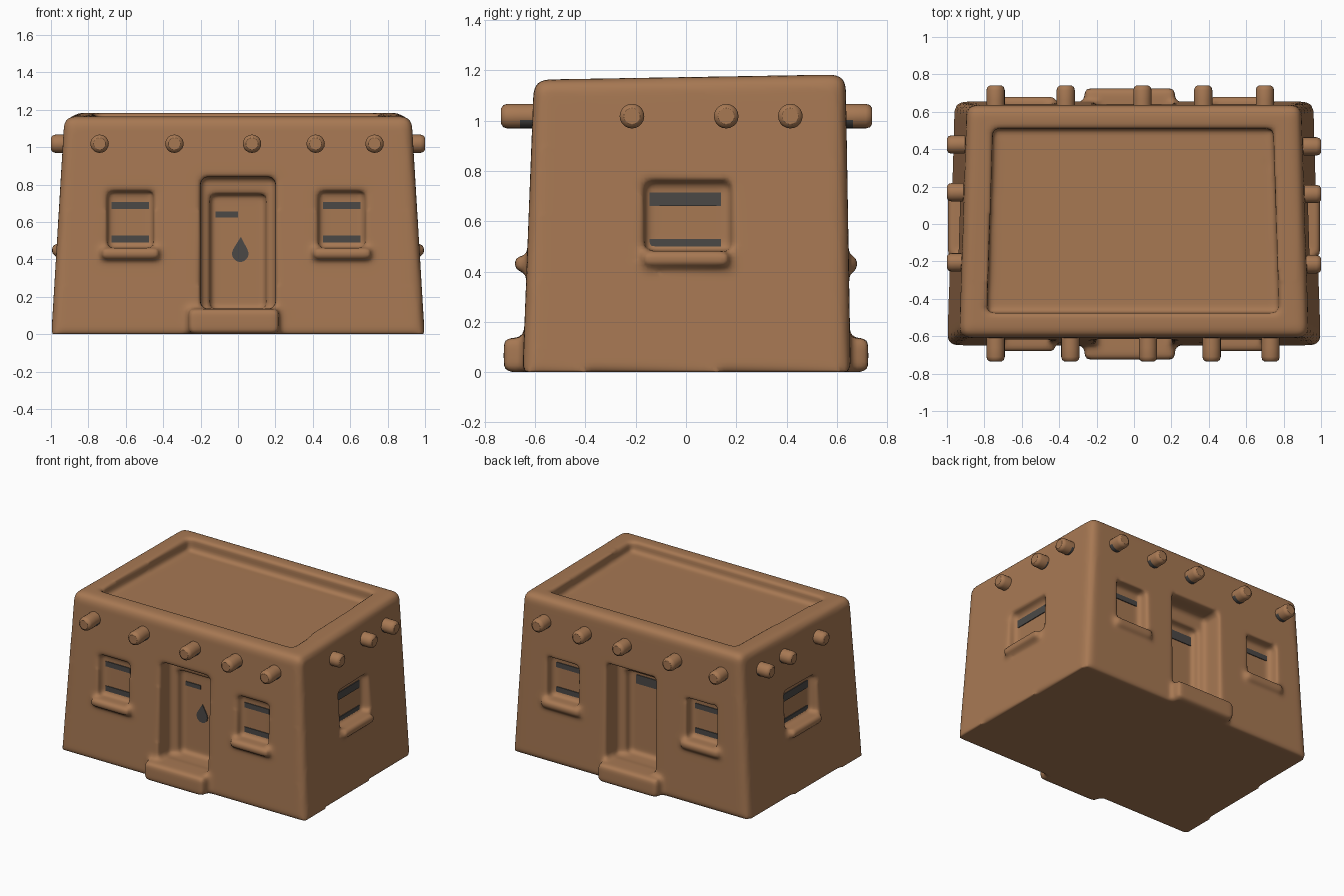
import bpy, bmesh, math
from mathutils import Matrix, Vector

if "Cube" in bpy.data.objects:
    bpy.data.objects.remove(bpy.data.objects["Cube"])


def material(name, rgb):
    m = bpy.data.materials.new(name)
    m.diffuse_color = (*rgb, 1)
    m.use_nodes = True
    m.node_tree.nodes["Principled BSDF"].inputs["Base Color"].default_value = m.diffuse_color
    return m


CLAY = material("clay brown", (0.385, 0.188, 0.086))
DARK = material("dark grey", (0.07, 0.066, 0.062))


def finish(name, bm, *mats):
    bmesh.ops.recalc_face_normals(bm, faces=bm.faces)
    me = bpy.data.meshes.new(name)
    bm.to_mesh(me)
    bm.free()
    for m in mats:
        me.materials.append(m)
    ob = bpy.data.objects.new(name, me)
    bpy.context.collection.objects.link(ob)
    return ob


def add_box(bm, lo, hi):
    lo, hi = Vector(lo), Vector(hi)
    lo, hi = Vector(map(min, lo, hi)), Vector(map(max, lo, hi))
    mat = Matrix.Translation((lo + hi) / 2) @ Matrix.Diagonal((*(hi - lo), 1))
    return bmesh.ops.create_cube(bm, size=1, matrix=mat)["verts"]


def box(name, lo, hi, bevel=0.0):
    bm = bmesh.new()
    add_box(bm, lo, hi)
    if bevel:
        bmesh.ops.bevel(bm, geom=bm.edges[:], offset=bevel, segments=3,
                        profile=0.5, affect='EDGES')
    return finish(name, bm, CLAY)


# Walls: block tapered upwards and to the back, rounded except at the base
bm = bmesh.new()
for v in add_box(bm, (-1, -1, 0), (1, 1, 1)):
    back, top = v.co.y > 0, v.co.z > 0.5
    half = (0.89 if back else 0.93) if top else (0.96 if back else 1.0)
    v.co.x *= half
    if top:
        v.co.y, v.co.z = (0.635, 1.184) if back else (-0.605, 1.163)
    else:
        v.co.y = 0.655 if back else -0.65
edges = [e for e in bm.edges if max(v.co.z for v in e.verts) > 0.5]
bmesh.ops.bevel(bm, geom=edges, offset=0.05, segments=4, profile=0.5, affect='EDGES')
walls = finish("adobe_walls", bm, CLAY)


def combine(tool, operation):
    bpy.context.view_layer.objects.active = walls
    mod = walls.modifiers.new("combine", 'BOOLEAN')
    mod.operation, mod.object, mod.solver = operation, tool, 'EXACT'
    bpy.ops.object.modifier_apply(modifier=mod.name)
    bpy.data.objects.remove(tool)


WINDOWS = (-0.575, 0.555)

# Sunken roof behind the parapet, narrower at the back
roof = box("cut", (-0.785, -0.475, 1.09), (0.775, 0.51, 1.4))
for v in roof.data.vertices:
    if v.co.y > 0:
        v.co.x *= 0.96
combine(roof, 'DIFFERENCE')
# Door and window recesses on all sides
for s in (-1, 1):
    combine(box("cut", (-0.2, s * 0.49, 0.13), (0.2, s * 0.9, 0.84)), 'DIFFERENCE')
    combine(box("cut", (-0.15, s * 0.43, 0.131), (0.15, s * 0.6, 0.75)), 'DIFFERENCE')
    for x in WINDOWS:
        combine(box("cut", (x - 0.125, s * 0.568, 0.45), (x + 0.125, s * 0.9, 0.765)), 'DIFFERENCE')
    combine(box("cut", (s * 0.885, -0.165, 0.475), (s * 1.2, 0.18, 0.76)), 'DIFFERENCE')
# Door steps and window sills
for s in (-1, 1):
    combine(box("step", (-0.265, s * 0.55, 0.0), (0.22, s * 0.725, 0.136), 0.025), 'UNION')
    for x in WINDOWS:
        combine(box("sill", (x - 0.155, s * 0.57, 0.4), (x + 0.155, s * 0.682, 0.462), 0.02), 'UNION')
    combine(box("sill", (s * 0.89, -0.175, 0.42), (s * 0.995, 0.175, 0.482), 0.02), 'UNION')

# Melt everything together into soft clay
mod = walls.modifiers.new("melt", 'REMESH')
mod.mode, mod.voxel_size, mod.use_smooth_shade = 'VOXEL', 0.016, True
mod = walls.modifiers.new("soften", 'SMOOTH')
mod.factor, mod.iterations = 0.5, 5


# Dark patches: thin plates in the recesses
def plate(bm, points, origin, u, out):
    """Prism from 2D points (along u, up z) raised 0.009 along out."""
    o, u, out = Vector(origin), Vector(u), Vector(out)
    f = bm.faces.new([bm.verts.new(o - out * 0.003 + u * a + Vector((0, 0, b)))
                      for a, b in points])
    r = bmesh.ops.extrude_face_region(bm, geom=[f])
    bmesh.ops.translate(bm, vec=out * 0.009,
                        verts=[g for g in r["geom"] if isinstance(g, bmesh.types.BMVert)])


def rect(a0, a1, b0, b1):
    return [(a0, b0), (a1, b0), (a1, b1), (a0, b1)]


bm = bmesh.new()
for s in (-1, 1):
    for x in WINDOWS:
        for z in (0.49, 0.67):
            plate(bm, rect(-0.1, 0.1, z, z + 0.037), (x, s * 0.568, 0), (1, 0, 0), (0, s, 0))
    for z0, z1 in ((0.485, 0.53), (0.66, 0.715)):
        plate(bm, rect(-0.145, 0.14, z0, z1), (s * 0.885, 0, 0), (0, 1, 0), (s, 0, 0))
finish("window_slots", bm, DARK)

bm = bmesh.new()
drop = [(0.012 + 0.045 * math.cos(a), 0.43 + 0.045 * math.sin(a))
        for a in (math.radians(d) for d in range(150, 391, 30))] + [(0.015, 0.52)]
plate(bm, drop, (0, -0.43, 0), (1, 0, 0), (0, -1, 0))
plate(bm, rect(-0.12, 0.0, 0.625, 0.655), (0, -0.43, 0), (1, 0, 0), (0, -1, 0))
plate(bm, rect(-0.13, 0.1, 0.645, 0.71), (0, 0.43, 0), (1, 0, 0), (0, 1, 0))
finish("door_marks", bm, DARK)


# Roof beam ends: rounded pegs, dark underneath next to the wall
def beam(bm, foot, out, length):
    foot, out = Vector(foot), Vector(out)
    side, up, n, r = out.cross(Vector((0, 0, 1))), Vector((0, 0, 1)), 20, 0.049
    profile = [(0, r), (length - 0.075, r), (length - 0.025, r),
               (length - 0.008, r * 0.9), (length, r * 0.65)]
    rings = [[bm.verts.new(foot + out * d + (side * math.cos(a) + up * math.sin(a)) * q)
              for a in (2 * math.pi * i / n for i in range(n))] for d, q in profile]
    for k in range(len(rings) - 1):
        for i in range(n):
            j = (i + 1) % n
            f = bm.faces.new((rings[k][i], rings[k][j], rings[k + 1][j], rings[k + 1][i]))
            f.smooth = True
            if k == 0 and f.calc_center_median().z < foot.z - 0.02:
                f.material_index = 1
    bm.faces.new(rings[-1])
    bm.faces.new(rings[0])


ROWS = {
    "front_beams": ((0, -1, 0), 0.735, (-0.74, -0.34, 0.075, 0.415, 0.73)),
    "back_beams": ((0, 1, 0), 0.74, (-0.74, -0.365, 0.045, 0.37, 0.70)),
    "right_beams": ((1, 0, 0), 1.0, (-0.215, 0.16, 0.415)),
    "left_beams": ((-1, 0, 0), 1.0, (-0.205, 0.17, 0.425)),
}
for name, (out, reach, places) in ROWS.items():
    bm = bmesh.new()
    for p in places:
        start = Vector(out) * (reach - 0.2)
        offset = Vector((0, p, 0)) if out[0] else Vector((p, 0, 0))
        beam(bm, start + offset + Vector((0, 0, 1.018)), out, 0.2)
    finish(name, bm, CLAY, DARK)
